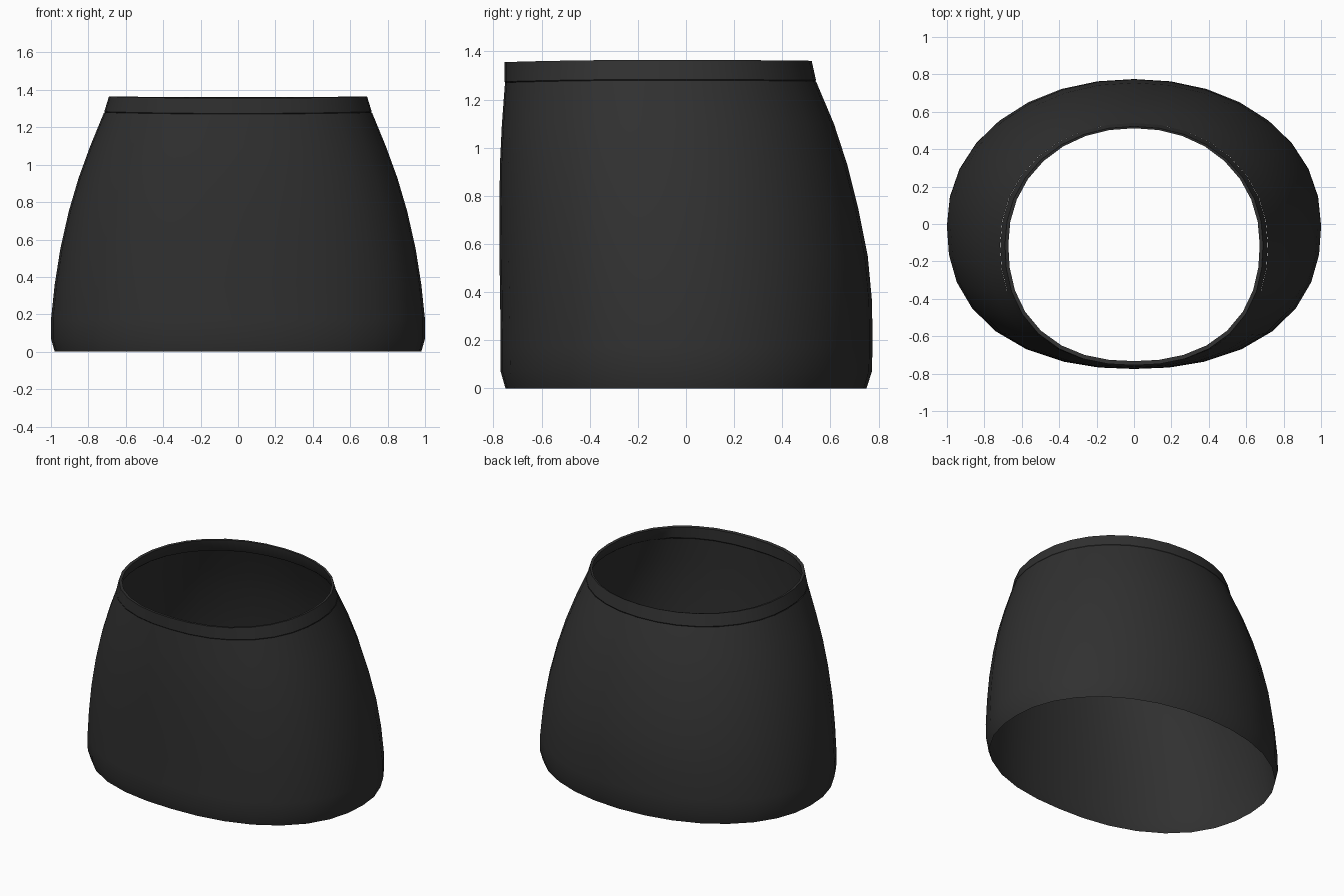
import bpy, bmesh
from math import sin, cos, pi, radians

cube = bpy.data.objects.get("Cube")
if cube:
    bpy.data.objects.remove(cube, do_unlink=True)

SIDES = 32

black = bpy.data.materials.new("black fabric")
black.use_nodes = True
color = (0.03, 0.03, 0.03, 1)
black.diffuse_color = color
bsdf = black.node_tree.nodes["Principled BSDF"]
bsdf.inputs["Base Color"].default_value = color
bsdf.inputs["Roughness"].default_value = 0.8


def ring(bm, z, half_width, front, back):
    """One rounded cross-section; the middle drifts forward near the waist."""
    t = min(z / 1.28, 1)
    mid = -0.11 * t
    verts = []
    for i in range(SIDES):
        a = 2 * pi * i / SIDES
        s, c = sin(a), -cos(a)
        n = 2.3 if c < 0 else 2.1
        r = (abs(s) ** n + abs(c) ** n) ** (-1 / n)
        depth = mid - front if c < 0 else back - mid
        dip = (0.01 if c < 0 else 0.004) * c * c * t ** 6
        verts.append(bm.verts.new((half_width * r * s, mid + depth * r * c, z - dip)))
    return verts


def loft(name, sections):
    bm = bmesh.new()
    rings = [ring(bm, *sec) for sec in sections]
    for low, high in zip(rings, rings[1:]):
        for i in range(SIDES):
            j = (i + 1) % SIDES
            bm.faces.new((low[i], low[j], high[j], high[i]))
    mesh = bpy.data.meshes.new(name)
    bm.to_mesh(mesh)
    bm.free()
    mesh.materials.append(black)
    obj = bpy.data.objects.new(name, mesh)
    bpy.context.collection.objects.link(obj)
    bpy.ops.object.select_all(action='DESELECT')
    obj.select_set(True)
    bpy.context.view_layer.objects.active = obj
    bpy.ops.object.shade_smooth_by_angle(angle=radians(35))
    return obj


# Skirt body: height, half width, front y, back y
loft("skirt_body", [
    (0, .98, -.75, .75),
    (.07, 1, -.77, .772),
    (.17, 1, -.77, .775),
    (.36, .98, -.772, .773),
    (.55, .95, -.775, .755),
    (.75, .905, -.775, .715),
    (.93, .852, -.773, .67),
    (1.10, .79, -.765, .615),
    (1.28, .716, -.752, .54),
])

# Waistband: outer face, rim, then the turned-in lip
loft("waistband", [
    (1.275, .708, -.745, .532),
    (1.284, .715, -.754, .54),
    (1.365, .69, -.755, .522),
    (1.362, .672, -.733, .512),
    (1.285, .697, -.733, .524),
    (1.275, .708, -.745, .532),
])
